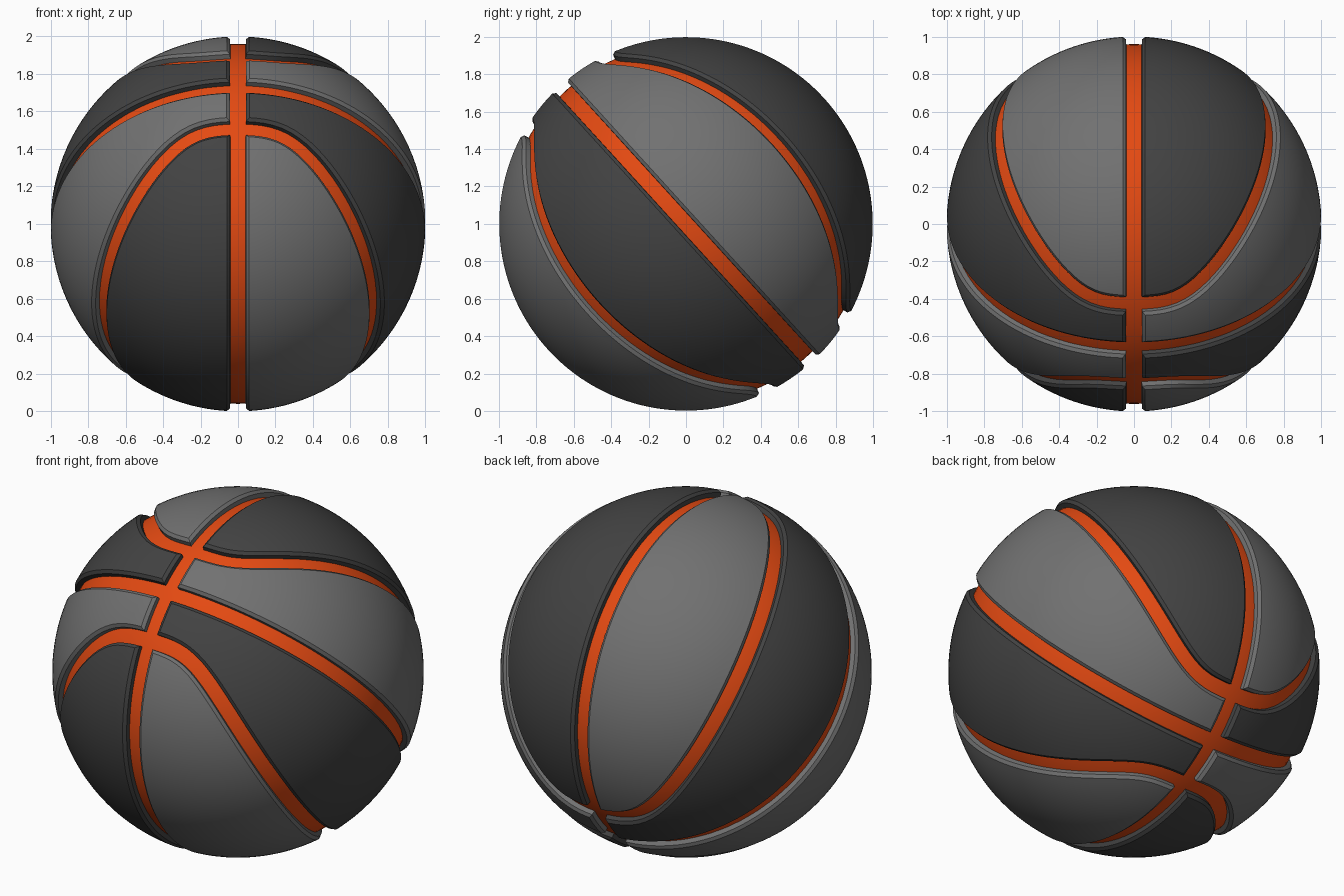
import bpy, bmesh, math
from mathutils import Vector

if "Cube" in bpy.data.objects:
    bpy.data.objects.remove(bpy.data.objects["Cube"])

TILT = math.radians(47.7)
AX_X = Vector((1, 0, 0))
AX_E = Vector((0, -math.cos(TILT), math.sin(TILT)))   # where the two straight seams cross
AX_N = Vector((0, math.sin(TILT), math.cos(TILT)))    # normal of the tilted straight seam
CENTER = Vector((0, 0, 1))
ROWS, COLS = 64, 16


def material(name, col):
    m = bpy.data.materials.new(name)
    m.diffuse_color = (*col, 1)
    m.use_nodes = True
    m.node_tree.nodes["Principled BSDF"].inputs["Base Color"].default_value = m.diffuse_color
    return m


ORANGE = material("orange", (0.78, 0.068, 0.006))
LIGHT = material("light_grey", (0.165, 0.165, 0.165))
DARK = material("dark_grey", (0.056, 0.056, 0.056))


def curve(lon):
    """Centre line of the curved seam, local axes (x, e, n)."""
    t = ((0.9 * abs(math.sin(lon))) ** 4 + 0.296 ** 4) ** 0.25
    return Vector((math.sin(lon), math.cos(lon), t)).normalized()


def curve_offset(lon, d):
    c = curve(lon)
    side = (curve(lon + 0.002) - curve(lon - 0.002)).cross(c).normalized()
    if side.z < 0:
        side = -side
    return (c + side * d).normalized()


def arc(a, b, t):
    w = a.angle(b, 0)
    if w < 1e-6:
        return a.copy()
    return (a * math.sin((1 - t) * w) + b * math.sin(t * w)) / math.sin(w)


def panel_grid(lens, g):
    """Unit directions covering one panel, held back by g from the seams."""
    start = math.asin(g / math.cos(math.radians(16.5)))
    k = math.sqrt(1 - g * g)
    first = curve_offset(start, g if lens else -g)
    psi0 = math.atan2(first.z, first.y)
    grid = []
    for i in range(ROWS + 1):
        f = i / ROWS
        lon = start + (math.pi - 2 * start) * f
        edge = curve_offset(lon, g if lens else -g)
        if lens:
            psi = psi0 + (math.pi - 2 * psi0) * f
            base = Vector((g, k * math.cos(psi), k * math.sin(psi)))
        else:
            base = Vector((k * math.sin(lon), k * math.cos(lon), g))
        grid.append([arc(base, edge, j / COLS) for j in range(COLS + 1)])
    return grid


def build_panel(name, lens, sx, sn, mat):
    bm = bmesh.new()

    def vert(p, r):
        return bm.verts.new(CENTER + r * (AX_X * p.x * sx + AX_E * p.y + AX_N * p.z * sn))

    # outer skin
    top = [[vert(p, 1.0) for p in row] for row in panel_grid(lens, 0.06)]
    for i in range(ROWS):
        for j in range(COLS):
            bm.faces.new((top[i][j], top[i + 1][j], top[i + 1][j + 1], top[i][j + 1]))
    # chamfered rim and groove wall
    loop = ([(i, 0) for i in range(ROWS)] + [(ROWS, j) for j in range(COLS)]
            + [(i, COLS) for i in range(ROWS, 0, -1)] + [(0, j) for j in range(COLS, 0, -1)])
    rim = panel_grid(lens, 0.043)
    prev = [top[i][j] for i, j in loop]
    for r in (0.986, 0.945):
        ring = [vert(rim[i][j], r) for i, j in loop]
        n = len(loop)
        for k in range(n):
            q = (k + 1) % n
            bm.faces.new((prev[k], prev[q], ring[q], ring[k]))
        prev = ring
    bmesh.ops.remove_doubles(bm, verts=bm.verts, dist=0.0005)
    bmesh.ops.recalc_face_normals(bm, faces=bm.faces)
    bm.normal_update()
    if sum(f.normal.dot(f.calc_center_median() - CENTER) * f.calc_area() for f in bm.faces) < 0:
        bmesh.ops.reverse_faces(bm, faces=bm.faces)
    me = bpy.data.meshes.new(name)
    bm.to_mesh(me)
    bm.free()
    me.materials.append(mat)
    ob = bpy.data.objects.new(name, me)
    bpy.context.collection.objects.link(ob)
    bpy.ops.object.select_all(action='DESELECT')
    ob.select_set(True)
    bpy.context.view_layer.objects.active = ob
    bpy.ops.object.shade_smooth_by_angle(angle=math.radians(30))


# inner ball seen in the grooves
bpy.ops.mesh.primitive_uv_sphere_add(segments=96, ring_count=48, radius=0.96, location=CENTER)
core = bpy.context.object
core.name = "inner_ball"
core.data.materials.append(ORANGE)
bpy.ops.object.shade_smooth()

# eight raised panels in alternating greys
for sx, side in ((1, "right"), (-1, "left")):
    for sn, level in ((1, "upper"), (-1, "lower")):
        same = sx * sn > 0
        build_panel(f"{level}_{side}_end_panel", True, sx, sn, DARK if same else LIGHT)
        build_panel(f"{level}_{side}_middle_panel", False, sx, sn, LIGHT if same else DARK)
